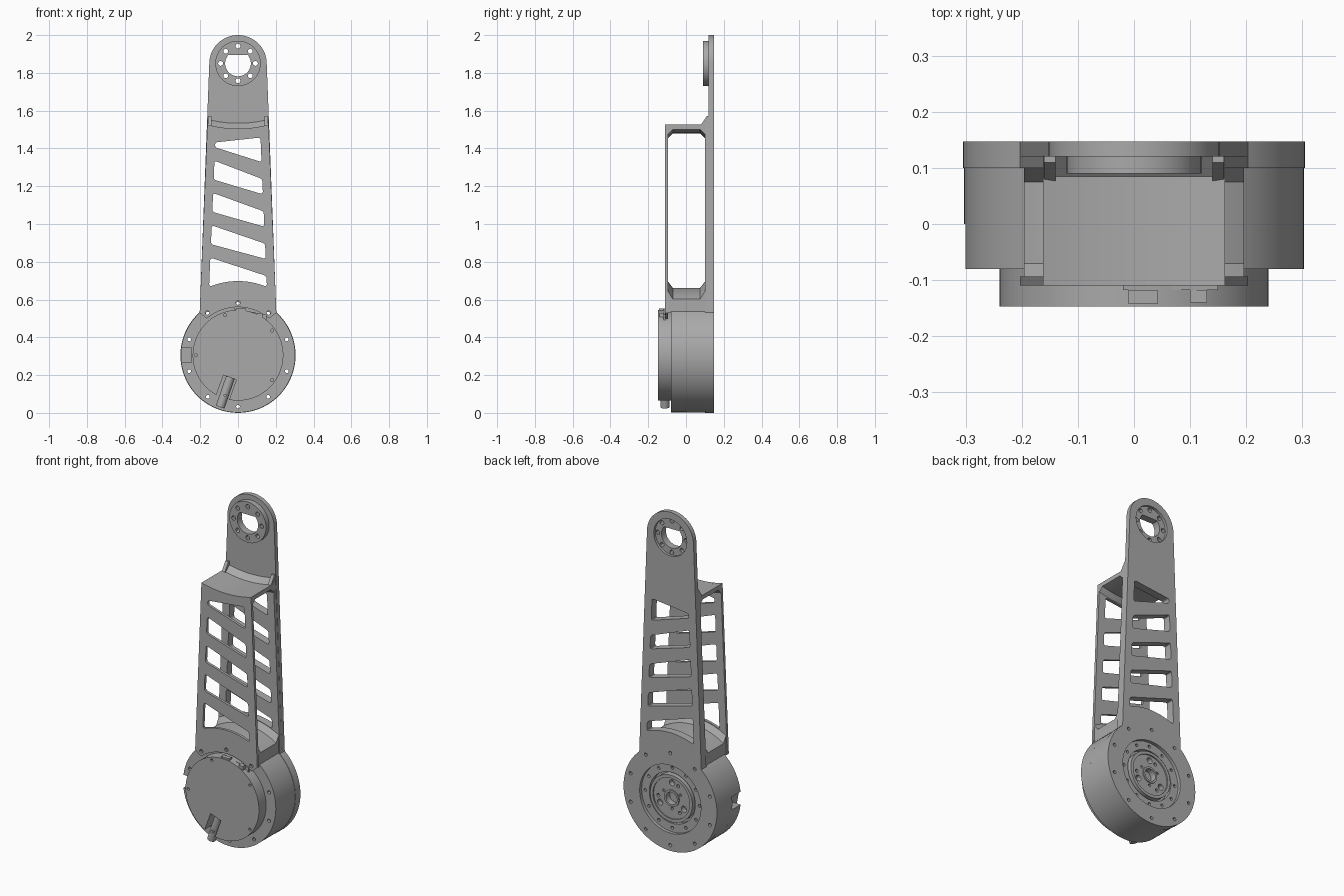
import bpy, bmesh
from math import sin, cos, pi, sqrt, asin, radians
from mathutils import Vector

cube = bpy.data.objects.get("Cube")
if cube:
    bpy.data.objects.remove(cube)

grey = bpy.data.materials.new("machined grey")
grey.use_nodes = True
GREY = (0.4, 0.4, 0.4, 1)
grey.diffuse_color = GREY
grey.node_tree.nodes["Principled BSDF"].inputs["Base Color"].default_value = GREY

HUB = 0.305     # height of the lower joint axis
EYE = 1.85      # height of the upper joint axis
BACK = 0.147    # rear face


def finish(name, mesh):
    bm = bmesh.new()
    bm.from_mesh(mesh)
    bmesh.ops.remove_doubles(bm, verts=bm.verts, dist=0.0002)
    bmesh.ops.recalc_face_normals(bm, faces=bm.faces)
    bm.to_mesh(mesh)
    bm.free()
    mesh.name = name
    mesh.materials.clear()
    mesh.materials.append(grey)
    ob = bpy.data.objects.new(name, mesh)
    bpy.context.collection.objects.link(ob)
    bpy.ops.object.select_all(action='DESELECT')
    ob.select_set(True)
    bpy.context.view_layer.objects.active = ob
    bpy.ops.object.shade_smooth_by_angle(angle=radians(30))
    return ob


def plate(name, outline, y0, y1, holes=()):
    """Extrude an x-z outline with holes between two depths."""
    cu = bpy.data.curves.new(name, 'CURVE')
    cu.dimensions, cu.fill_mode = '2D', 'BOTH'
    cu.extrude = (y1 - y0) / 2
    for pts in [outline, *holes]:
        sp = cu.splines.new('POLY')
        sp.points.add(len(pts) - 1)
        for p, (x, z) in zip(sp.points, pts):
            p.co = (x, z, 0, 1)
        sp.use_cyclic_u = True
    tmp = bpy.data.objects.new(name + " curve", cu)
    bpy.context.collection.objects.link(tmp)
    dg = bpy.context.evaluated_depsgraph_get()
    mesh = bpy.data.meshes.new_from_object(tmp.evaluated_get(dg))
    bpy.data.objects.remove(tmp)
    for v in mesh.vertices:
        x, z, d = v.co
        v.co = (x, (y0 + y1) / 2 - d, z)
    return finish(name, mesh)


def circle(r, cx=0, cz=HUB, n=72):
    return [(cx + r * cos(2 * pi * i / n), cz + r * sin(2 * pi * i / n)) for i in range(n)]


def bolts(count, ring, r, cz=HUB, start=pi / 2):
    return [circle(r, ring * cos(start + 2 * pi * i / count),
                   cz + ring * sin(start + 2 * pi * i / count), 12) for i in range(count)]


def notched(r, deg, half, inner, n=72):
    """Circle about the hub with a square notch cut in from its rim."""
    a, a0 = radians(deg), asin(half / r)
    pts = [(r * cos(t), HUB + r * sin(t))
           for t in (a + a0 + (2 * pi - 2 * a0) * i / n for i in range(n + 1))]
    for s in (-1, 1):
        pts.append((inner * cos(a) - s * half * sin(a), HUB + inner * sin(a) + s * half * cos(a)))
    return pts


def rounded(pts, r=0.014):
    out = []
    for i, p in enumerate(pts):
        p = Vector(p)
        a, b = Vector(pts[i - 1]) - p, Vector(pts[(i + 1) % len(pts)]) - p
        k = min(r, a.length * 0.4, b.length * 0.4)
        a, b = p + a.normalized() * k, p + b.normalized() * k
        out += [tuple(a * (1 - t) ** 2 + p * 2 * t * (1 - t) + b * t * t) for t in (0, .33, .67, 1)]
    return out


def rect(x0, x1, z0, z1):
    return [(x0, z0), (x1, z0), (x1, z1), (x0, z1)]


def arc_up(x, r):
    return HUB + sqrt(r * r - x * x)


def arc_dip(x):
    return 1.505 + 0.64 - sqrt(0.64 ** 2 - x * x)


def steps(a, b, n=16):
    return [a + (b - a) * i / n for i in range(n + 1)]


def half_window(z):
    return 0.153 - (z - 0.67) * 0.043


# Slanted windows, shared by the front and back plates
def windows():
    out = []
    for k in range(5):
        top = 1.335 - 0.171 * (k - 1)
        tl, tr, bl, br = top, top - 0.097, top - 0.1, top - 0.178
        if k == 0:
            tl, tr = 1.432, 1.458
        if k == 4:
            bl = br = 0.668
        pts = [(-half_window(tl), tl), (half_window(tr), tr), (half_window(br), br)]
        if k == 4:
            pts += [(x, arc_up(x, 0.393)) for x in steps(0.11, -0.11, 8)]
        out.append(rounded(pts + [(-half_window(bl), bl)]))
    return out


# Front lattice plate
front = [(x, arc_up(x, 0.255)) for x in steps(-0.165, 0.165)]
front += [(0.203, 0.53)] + [(x, arc_dip(x)) for x in steps(0.162, -0.162)] + [(-0.203, 0.53)]
front_holes = [circle(0.011, x, z, 12) for x, z in ((0, 0.583), (0.163, 0.53), (-0.163, 0.53))]
plate("front_lattice_plate", front, -0.11, -0.094, windows() + front_holes)

# Back plate with rounded top, and its inner thickening
foot = [(x, arc_up(x, 0.3)) for x in steps(-0.203, 0.203)]
crown = [(0.152 * cos(t), EYE + 0.15 * sin(t)) for t in steps(0, pi, 32)]
plate("back_plate", foot + crown, 0.12, BACK, windows() + [circle(0.108, 0, EYE)])
plate("back_frame", foot + [(x, arc_dip(x)) for x in steps(0.162, -0.162)], 0.1, 0.1205, windows())


# Curved webs joining the plates, with chamfered corners
def web(name, half, profile, height):
    bm = bmesh.new()
    rings = [[bm.verts.new((x, y, height(x, h))) for y, h in profile] for x in steps(-half, half, 20)]
    n = len(profile)
    for a, b in zip(rings, rings[1:]):
        for i in range(n):
            bm.faces.new((a[i], a[(i + 1) % n], b[(i + 1) % n], b[i]))
    bm.faces.new(rings[0])
    bm.faces.new(rings[-1])
    mesh = bpy.data.meshes.new(name)
    bm.to_mesh(mesh)
    bm.free()
    return finish(name, mesh)


web("lower_web", 0.196, [(-0.1, 0.3), (0.11, 0.3), (0.11, 0.39), (0.1, 0.39), (0.075, 0.357),
                         (-0.07, 0.357), (-0.095, 0.39), (-0.1, 0.39)], arc_up)
web("upper_web", 0.162, [(-0.108, 0), (0.085, 0), (0.122, 0.03), (0.122, -0.05), (0.1, -0.05),
                         (0.075, -0.025), (-0.07, -0.025), (-0.094, -0.05), (-0.108, -0.05)],
    lambda x, h: arc_dip(x) + h)

# Small gusset ribs above the upper web
for side, s in (("left", 1), ("right", -1)):
    bm = bmesh.new()
    ends = [[bm.verts.new((s * x, y, z)) for y, z in ((0.07, 1.51), (0.122, 1.51), (0.122, 1.572), (0.11, 1.572))]
            for x in (0.14, 0.16)]
    for i in range(4):
        j = (i + 1) % 4
        bm.faces.new((ends[0][i], ends[0][j], ends[1][j], ends[1][i]))
    for e in ends:
        bm.faces.new(e)
    me = bpy.data.meshes.new("rib")
    bm.to_mesh(me)
    bm.free()
    finish(side + "_gusset_rib", me)

# Upper bearing ring with a flat-topped bore
bore = [(x, min(z, EYE + 0.045)) for x, z in circle(0.068, 0, EYE)]
plate("upper_ring", circle(0.12, 0, EYE), 0.09, 0.121, [bore] + bolts(8, 0.092, 0.013, EYE))
plate("upper_ring_lip", circle(0.109, 0, EYE), 0.121, 0.132, [bore] + bolts(8, 0.092, 0.013, EYE))

# Joint housing and rear flange
rim_bolts = bolts(10, 0.272, 0.01)
plate("housing_front", notched(0.303, 180, 0.038, 0.245), -0.08, 0.0, rim_bolts)
plate("housing_rear", circle(0.303), 0.0, 0.1, rim_bolts)
plate("rear_flange", circle(0.305), 0.1, BACK, rim_bolts + [circle(0.2)])

# Rotor stack inside the flange
plate("rotor_seat", circle(0.2), 0.1, 0.128, [circle(0.15)] + bolts(12, 0.177, 0.009))
plate("rotor_disc", circle(0.138), 0.1, 0.13, [circle(0.036)] + bolts(3, 0.09, 0.018)
      + bolts(6, 0.09, 0.01, start=pi / 2 + 0.45)[::2] + bolts(3, 0.062, 0.008, start=pi / 6))
plate("rotor_rim", circle(0.138), 0.13, 0.138, [circle(0.12)])
plate("rotor_hub", circle(0.048), 0.13, 0.136, [circle(0.036)])

# Front motor cover with a cable slot
cover_holes = bolts(5, 0.223, 0.008, start=pi)
plate("motor_cover", notched(0.24, 250, 0.036, 0.125), -BACK, -0.08, cover_holes)

# Cable in the slot
a = radians(251)
d = Vector((cos(a), 0, sin(a)))
bpy.ops.mesh.primitive_cylinder_add(vertices=24, radius=0.024, depth=0.17,
                                    location=Vector((0, -0.112, HUB)) + d * 0.205)
cable = bpy.context.object
cable.name = "cable"
cable.rotation_euler = d.to_track_quat('Z', 'Y').to_euler()
cable.data.materials.append(grey)
bpy.ops.object.shade_smooth_by_angle(angle=radians(30))

# Connector tray and sockets on top of the cover
plate("connector_tray", [(-0.02, 0.5), (0.15, 0.48), (0.15, 0.52), (-0.02, 0.552)], -0.118, -0.105)
plate("wide_socket", rect(-0.01, 0.042, 0.5, 0.553), -0.143, -0.118)
plate("narrow_socket", rect(0.1, 0.13, 0.48, 0.53), -0.14, -0.118)
